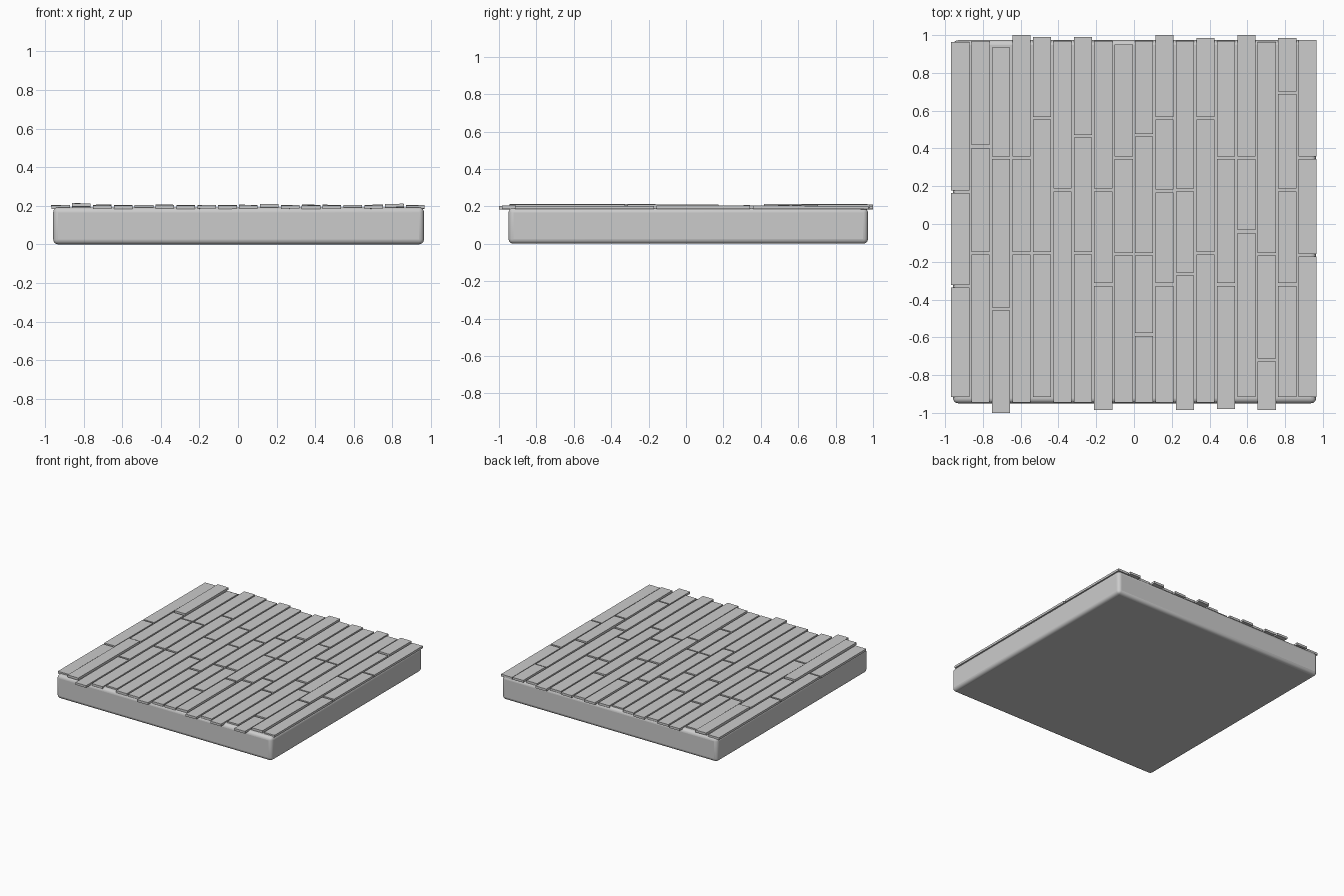
import bpy, bmesh, random
from mathutils import Matrix, Vector

if "Cube" in bpy.data.objects:
    bpy.data.objects.remove(bpy.data.objects["Cube"])

random.seed(4)


def finish(name, bm):
    mesh = bpy.data.meshes.new(name)
    bm.to_mesh(mesh)
    bm.free()
    obj = bpy.data.objects.new(name, mesh)
    bpy.context.collection.objects.link(obj)
    return obj


def add_box(bm, center, size, roll=0.0, pitch=0.0):
    m = (Matrix.Translation(Vector(center)) @ Matrix.Rotation(roll, 4, 'Y')
         @ Matrix.Rotation(pitch, 4, 'X') @ Matrix.Diagonal((*size, 1)))
    bmesh.ops.create_cube(bm, size=1, matrix=m)


# Rounded base slab
bm = bmesh.new()
add_box(bm, (0.003, 0.012, 0.096), (1.922, 1.922, 0.192))
slab = finish("floor_slab", bm)
bev = slab.modifiers.new("rounded_edges", 'BEVEL')
bev.width = 0.026
bev.segments = 4
bpy.context.view_layer.objects.active = slab
slab.select_set(True)
bpy.ops.object.shade_smooth_by_angle()

# Plank rows, left to right: back end, joints, front end
rows = [
    (.963, .17, -.33, -.915), (.97, .41, -.155, -.945),
    (.935, .35, -.45, -1.0), (1.0, .35, -.155, -.945),
    (.99, .56, -.155, -.915), (.97, .18, -.945),
    (.99, .465, -.155, -.945), (.97, .18, -.32, -.985),
    (.95, .35, -.16, -.945), (.97, .47, -.16, -.585, -.945),
    (1.0, .56, .175, -.32, -.945), (.97, .18, -.265, -.985),
    (.985, .56, -.155, -.945), (.97, .35, -.32, -.98),
    (1.0, .35, -.04, -.915), (.963, -.16, -.72, -.985),
    (.985, .695, .18, -.32, -.915), (.975, .35, -.165, -.915),
]
raised = {1: .01, 10: .006, 16: .007}
bm = bmesh.new()
for i, ends in enumerate(rows):
    x = -0.92 + i * 0.1082
    for k, (back, front) in enumerate(zip(ends, ends[1:])):
        b = back - (0.007 if k else 0)
        f = front + (0.007 if k < len(ends) - 2 else 0)
        z = 0.1935 + (raised.get(i, 0) if k != 1 else 0.002)
        add_box(bm, (x, (b + f) / 2, z), (0.096, b - f, 0.018),
                random.uniform(-.012, .012), random.uniform(-.003, .003))
finish("floor_planks", bm)
